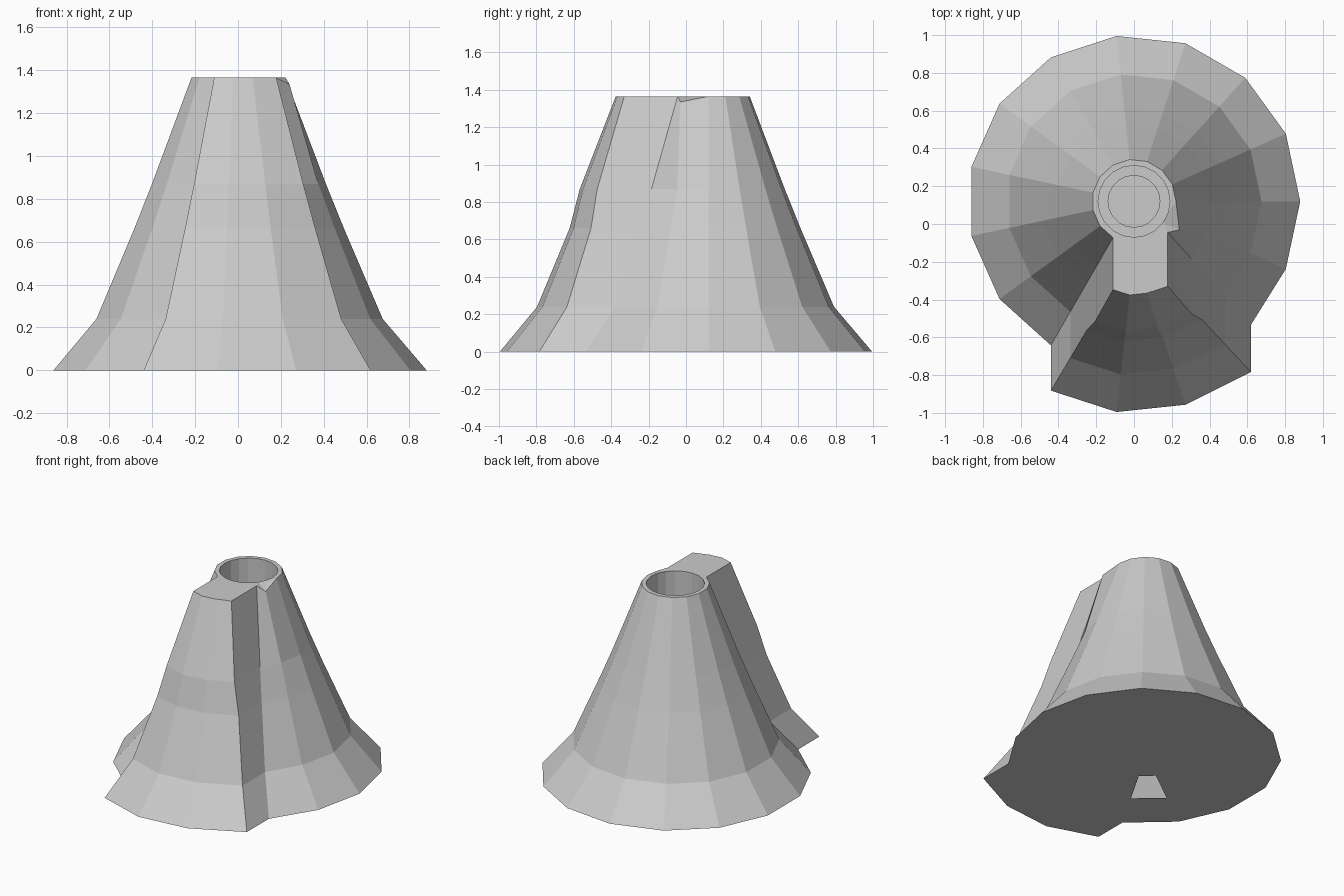
import bpy, bmesh
from math import cos, sin, radians, pi

if "Cube" in bpy.data.objects:
    bpy.data.objects.remove(bpy.data.objects["Cube"])

CY = 0.12                     # the cone axis sits behind the centre
# height, cone radius, forward shift of the front panel
LEVELS = [(0, 0.88, 0.24), (0.24, 0.675, 0.245), (0.66, 0.495, 0.25),
          (0.87, 0.41, 0.28), (1.365, 0.222, 0.275)]


def outline(z, r, shift):
    """15-sided ring whose front three segments are pushed forward."""
    pts = []
    for i in range(15):
        a = radians(24 * i)
        x, y = r * cos(a), CY + r * sin(a)
        if i == 10:           # left side wall of the panel
            pts += [(x, y, z), (x, y - shift, z)]
        elif i == 13:         # right side wall of the panel
            x += 0.03
            pts += [(x, y - shift - 0.01, z), (x, y, z)]
        elif i in (11, 12):
            pts.append((x, y - shift, z))
        else:
            pts.append((x, y, z))
    return pts


def bridge(bm, a, b):
    n = len(a)
    for i in range(n):
        j = (i + 1) % n
        bm.faces.new((a[i], a[j], b[j], b[i]))


def loop_edges(bm, vs):
    out = []
    for i, v in enumerate(vs):
        w = vs[(i + 1) % len(vs)]
        out.append(bm.edges.get((v, w)) or bm.edges.new((v, w)))
    return out


bm = bmesh.new()

# flared outer wall
rings = [[bm.verts.new(p) for p in outline(*lv)] for lv in LEVELS]
for a, b in zip(rings, rings[1:]):
    bridge(bm, a, b)

# round stepped well in the top
well = []
for r, z in ((0.19, 1.365), (0.19, 1.08), (0.137, 1.08), (0.137, 0.85)):
    well.append([bm.verts.new((r * cos(2 * pi * i / 20), CY + r * sin(2 * pi * i / 20), z))
                 for i in range(20)])
for a, b in zip(well, well[1:]):
    bridge(bm, a, b)
bm.faces.new(well[-1])

# flat top around the well
bmesh.ops.triangle_fill(bm, use_beauty=True,
                        edges=loop_edges(bm, rings[-1]) + loop_edges(bm, well[0]))

# base with one open wedge
wedge = [bm.verts.new((r * cos(radians(d)), CY + r * sin(radians(d)), 0))
         for r, d in ((0.265, 216), (0.56, 216), (0.56, 240), (0.265, 240))]
bmesh.ops.triangle_fill(bm, use_beauty=True,
                        edges=loop_edges(bm, rings[0]) + loop_edges(bm, wedge))

# dipped rim corner on the right
dip = rings[-1][-1]
dip.co = (0.24, -0.03, 1.335)

bmesh.ops.recalc_face_normals(bm, faces=bm.faces[:])
me = bpy.data.meshes.new("flared_cone")
bm.to_mesh(me)
bm.free()
bpy.context.collection.objects.link(bpy.data.objects.new("flared_cone", me))
